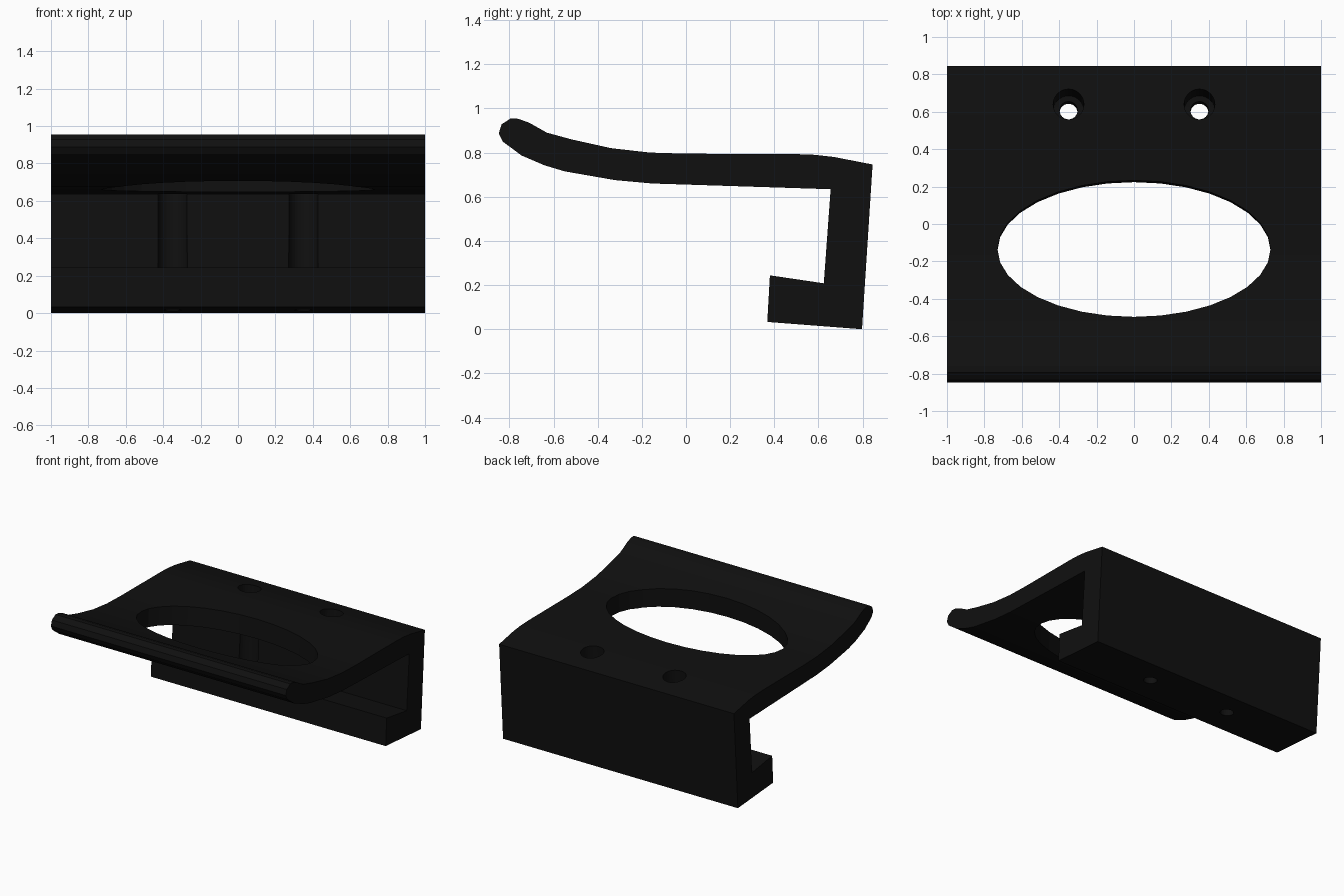
import bpy, bmesh
from mathutils import Matrix

if "Cube" in bpy.data.objects:
    bpy.data.objects.remove(bpy.data.objects["Cube"], do_unlink=True)

LEAN = 0.064  # the wall and all holes lean back by this slope

black = bpy.data.materials.new("matte_black")
black.use_nodes = True
black.diffuse_color = (0.005, 0.005, 0.005, 1)
bsdf = black.node_tree.nodes["Principled BSDF"]
bsdf.inputs["Base Color"].default_value = black.diffuse_color
bsdf.inputs["Roughness"].default_value = 0.8


def make_object(name, bm):
    bmesh.ops.recalc_face_normals(bm, faces=bm.faces[:])
    mesh = bpy.data.meshes.new(name)
    bm.to_mesh(mesh)
    bm.free()
    mesh.materials.append(black)
    obj = bpy.data.objects.new(name, mesh)
    bpy.context.collection.objects.link(obj)
    return obj


def cut_cylinder(target, x, y, z_low, z_high, rx, ry, sides=32):
    """Cut a leaning elliptical hole; y is its centre at the middle height."""
    bm = bmesh.new()
    place = (Matrix.Translation((x, y, (z_low + z_high) / 2))
             @ Matrix.Rotation(-LEAN, 4, "X")
             @ Matrix.Diagonal((rx, ry, 1, 1)))
    bmesh.ops.create_cone(bm, cap_ends=True, segments=sides, radius1=1,
                          radius2=1, depth=z_high - z_low, matrix=place)
    cutter = make_object("hole_cutter", bm)
    cutter.hide_render = True
    mod = target.modifiers.new("hole", "BOOLEAN")
    mod.operation = "DIFFERENCE"
    mod.solver = "EXACT"
    mod.object = cutter
    bpy.context.view_layer.objects.active = target
    bpy.ops.object.modifier_apply(modifier=mod.name)
    bpy.data.objects.remove(cutter, do_unlink=True)


# Side profile (y, z): back wall, curved shelf, rounded front edge, lower lip
profile = [
    (.797, 0), (.845, .746), (.67, .78), (.58, .79), (.5, .793), (0, .795),
    (-.165, .80), (-.34, .82), (-.52, .86), (-.63, .89), (-.71, .935),
    (-.76, .953), (-.793, .955), (-.835, .928), (-.848, .887), (-.83, .85),
    (-.745, .787), (-.64, .742), (-.55, .715), (-.32, .675), (-.155, .66),
    (.655, .634), (.624, .208), (.38, .244), (.368, .033),
]
bm = bmesh.new()
section = bm.faces.new([bm.verts.new((-1, y, z)) for y, z in profile])
swept = bmesh.ops.extrude_face_region(bm, geom=[section], use_keep_orig=True)
bmesh.ops.translate(bm, vec=(2, 0, 0), verts=[
    v for v in swept["geom"] if isinstance(v, bmesh.types.BMVert)])
bracket = make_object("hook_shelf_bracket", bm)

# Large oval opening in the shelf
cut_cylinder(bracket, 0, -0.138, 0.4, 1.05, 0.73, 0.366)

# Screw access bores down to the lip, and narrow screw holes through the lip
for side in (-1, 1):
    cut_cylinder(bracket, 0.35 * side, 0.627, 0.21, 0.95, 0.082, 0.082)
    cut_cylinder(bracket, 0.35 * side, 0.6, -0.1, 0.3, 0.048, 0.048, 24)
